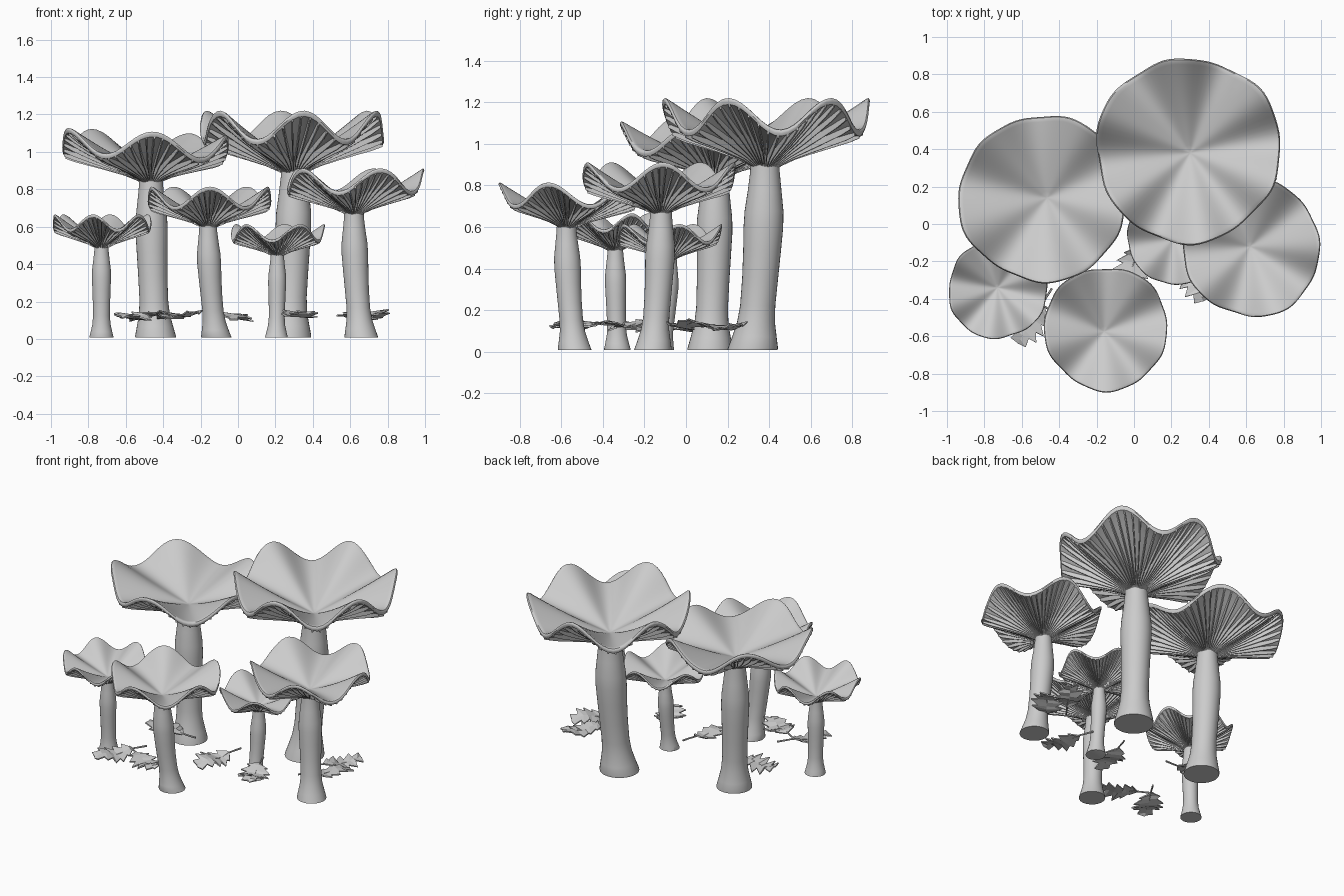
import bpy, bmesh, random
from math import sin, cos, pi, radians
from mathutils import Vector, Matrix

if "Cube" in bpy.data.objects:
    bpy.data.objects.remove(bpy.data.objects["Cube"])

random.seed(4)


def finish(bm, name, smooth=True):
    bmesh.ops.recalc_face_normals(bm, faces=bm.faces[:])
    me = bpy.data.meshes.new(name)
    bm.to_mesh(me)
    bm.free()
    ob = bpy.data.objects.new(name, me)
    bpy.context.collection.objects.link(ob)
    if smooth:
        bpy.context.view_layer.objects.active = ob
        ob.select_set(True)
        bpy.ops.object.shade_smooth_by_angle(angle=radians(40))
        ob.select_set(False)
    return ob


def loft(bm, rings):
    """Bridge closed rings of points and cap both ends."""
    rows = [[bm.verts.new(p) for p in ring] for ring in rings]
    n = len(rows[0])
    for a, b in zip(rows, rows[1:]):
        for i in range(n):
            j = (i + 1) % n
            bm.faces.new((a[i], a[j], b[j], b[i]))
    bm.faces.new(rows[0])
    bm.faces.new(rows[-1])


# stem silhouette: (height fraction, radius as fraction of cap radius)
STEM = [(0, .245), (.02, .245), (.08, .218), (.16, .185), (.25, .172), (.4, .176), (.55, .185),
        (.67, .194), (.76, .19), (.87, .165), (.97, .145), (1.05, .14)]


def mushroom(name, base, top, cap, R, zc, zr, amp, waves, phase, tilt=0):
    k = R / .49
    ph = radians(phase)

    # flared, slightly leaning stem
    bm = bmesh.new()
    rings = []
    for f, r in STEM:
        g = min(1, f + .9 * f * (1 - f) * (f < 1))
        c = Vector(base).lerp(Vector(top), g)
        rings.append([(c.x + r * R * cos(2 * pi * i / 32), c.y + r * R * sin(2 * pi * i / 32),
                       max(f * zc, .008)) for i in range(32)])
    loft(bm, rings)
    finish(bm, name + "_stem")

    # wavy funnel surface
    def surf(t, a, drop=0):
        w = cos(waves * (a - ph))
        rad = R * t * (1 + t * (.014 * w + .016 * cos(3 * a + phase) + .007 * sin(11 * a)))
        s = max(0, 1 - t) ** 2
        cx = cap[0] * (1 - s) + top[0] * s
        cy = cap[1] * (1 - s) + top[1] * s
        z0 = zc + .055 * k
        z = z0 + (zr - z0) * t ** 1.08 + amp * w * t ** 1.6 - tilt * t * cos(a)
        return Vector((cx + rad * cos(a), cy + rad * sin(a), z - drop))

    # cap shell: top side, rounded lip, underside
    prof = [(t, 0) for t in (.02, .08, .15, .25, .37, .5, .63, .76, .87, .94, .97)]
    prof += [(.99, .004 * k), (1.0, .012 * k), (1.003, .022 * k), (.99, .034 * k)]
    prof += [(t, .03 * k) for t in (.95, .8, .6, .4, .25, .16)] + [(.14, .06 * k)]
    bm = bmesh.new()
    n = 96
    loft(bm, [[surf(t, 2 * pi * i / n, d) for i in range(n)] for t, d in prof])
    finish(bm, name + "_cap")

    # radial gills: thin fins below the underside
    bm = bmesh.new()
    m = 64
    fin = [(.135, .08), (.16, .076), (.3, .066), (.5, .062), (.7, .058), (.88, .053), (.985, .044)]
    for g in range(m):
        a = 2 * pi * g / m
        side = Vector((-sin(a), cos(a), 0))
        rings = []
        for t, d in fin:
            h = side * .004 * k * (.5 + t)
            up, lo = surf(t, a, .022 * k), surf(t, a, d * k)
            rings.append([up - h, up + h, lo + h * .7, lo - h * .7])
        loft(bm, rings)
    finish(bm, name + "_gills", False)


mushroom("back_right_mushroom", (.27, .32), (.3, .38), (.29, .395), .492, .89, 1.15, .078, 6, -83)
mushroom("back_left_mushroom", (-.44, .115), (-.465, .14), (-.49, .135), .444, .845, 1.05, .066, 5, -85, .02)
mushroom("right_mushroom", (.66, -.16), (.62, -.12), (.63, -.13), .365, .67, .855, .062, 5, 3)
mushroom("front_mushroom", (-.115, -.535), (-.16, -.575), (-.15, -.56), .329, .6, .765, .054, 5, -90)
mushroom("left_mushroom", (-.73, -.33), (-.73, -.34), (-.73, -.35), .263, .488, .63, .04, 6, -100)
mushroom("small_mushroom", (.205, -.12), (.21, -.08), (.215, -.075), .248, .447, .575, .043, 5, 10)


def leaf(name, x, y, direction, length=.345, z=.125):
    """Lobed, rippled leaf with a thin stalk; direction points to the tip."""
    place = Matrix.Translation((x, y, z)) @ Matrix.Rotation(radians(direction), 4, 'Z')
    ph = random.uniform(0, 6)
    bm = bmesh.new()

    def ripple(u):
        return .012 * sin(7 * u + ph)

    # blade stations: alternating lobe tips and notches along the midrib
    rows = []
    lobes = 5
    for i in range(lobes * 2 + 1):
        u = i / (lobes * 2)
        full = .098 * (sin(pi * (.12 + .83 * u)) ** .8)
        w = full if i % 2 else full * .55
        fwd = .06 if i % 2 else 0
        if i == lobes * 2:
            w = .004
        if i == 0:
            w = .008
        px = (-.22 + .72 * u) * length
        rz = ripple(u * 1.2)
        curl = .014 * sin(3 * i + ph) if i % 2 else -.005
        rows.append([bm.verts.new(place @ Vector(p)) for p in
                     ((px + fwd * length, w, rz + curl), (px, 0, rz), (px + fwd * length, -w, rz - curl))])
    for a, b in zip(rows, rows[1:]):
        for j in (0, 1):
            bm.faces.new((a[j], a[j + 1], b[j + 1], b[j]))
    blade = finish(bm, name, False)
    mod = blade.modifiers.new("thickness", 'SOLIDIFY')
    mod.thickness = .008
    mod.offset = 0

    # stalk running into the midrib
    bm = bmesh.new()
    rings = []
    for s in range(7):
        u = s / 6
        px = (-.5 + .9 * u) * length
        r = .006 * (1 - .6 * u)
        c = ripple(max(0, (px / length + .22) / .72) * 1.2)
        rings.append([place @ Vector((px, r * cos(i * pi / 3), c + r * sin(i * pi / 3))) for i in range(6)])
    loft(bm, rings)
    finish(bm, name + "_stalk")


# fallen leaves hovering around the stems
for i, (x, y, d) in enumerate([(-.53, -.49, -122), (-.36, -.51, -30), (0, -.2, -106), (.31, -.25, -70),
                               (.63, .13, 55), (.67, -.03, 52), (-.46, -.04, 180)]):
    leaf("leaf_%d" % (i + 1), x, y, d, z=.12 + .012 * (i % 2))
